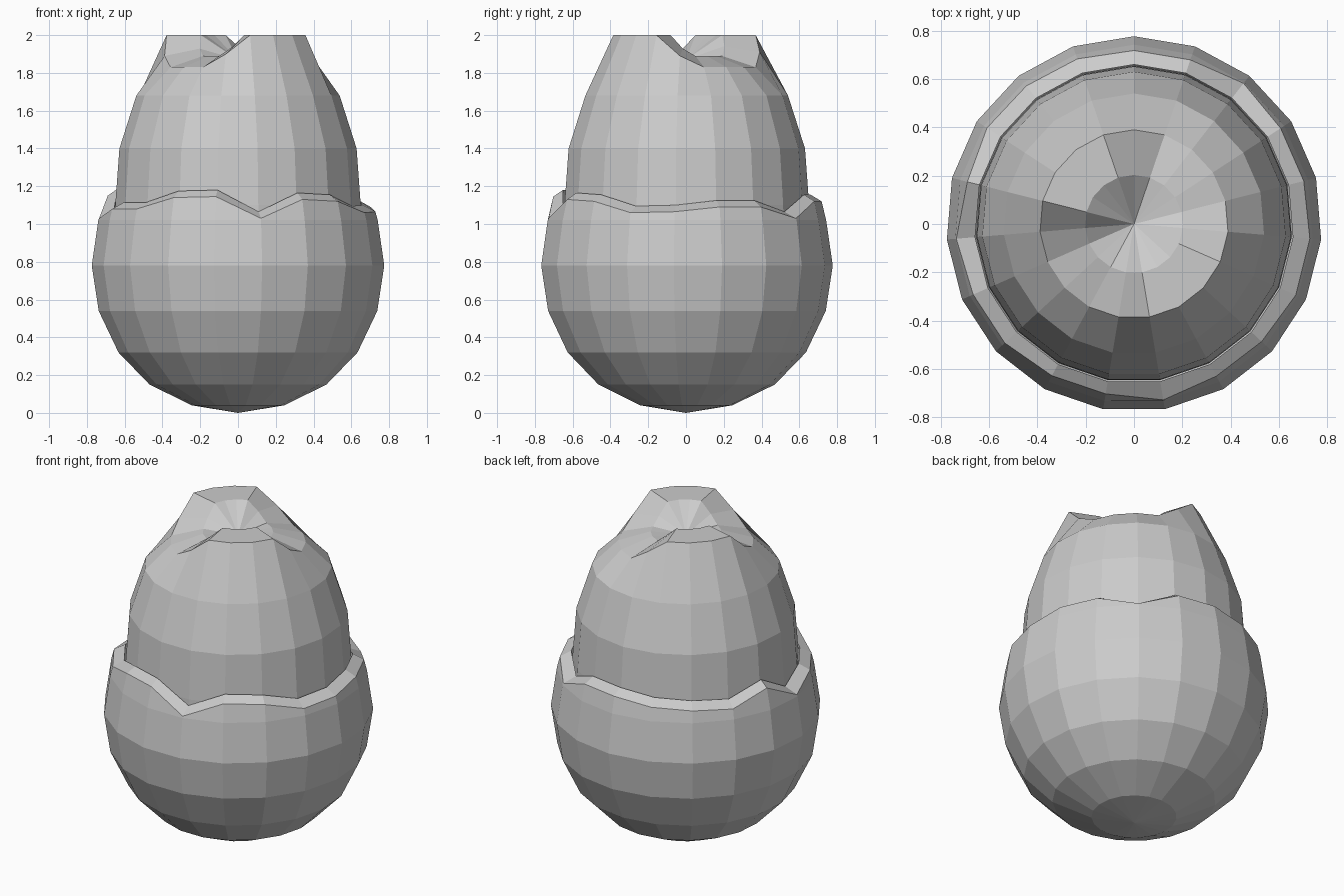
import bpy
import bmesh
from math import sin, cos, radians

if "Cube" in bpy.data.objects:
    bpy.data.objects.remove(bpy.data.objects["Cube"])

SIDES = 19


def material(name, rgb):
    m = bpy.data.materials.new(name)
    m.use_nodes = True
    m.diffuse_color = (*rgb, 1)
    m.node_tree.nodes["Principled BSDF"].inputs["Base Color"].default_value = (*rgb, 1)
    return m


grey = material("plain grey", (0.6, 0.6, 0.6))


def loft(name, rings, start=None, end=None):
    """Skin rings of (radius, height); either may be a list with one value per side."""
    bm = bmesh.new()
    loops = []
    for radius, height in rings:
        loop = []
        for i in range(SIDES):
            a = radians(90 + 360 * i / SIDES)
            r = radius[i] if isinstance(radius, list) else radius
            z = height[i] if isinstance(height, list) else height
            loop.append(bm.verts.new((r * cos(a), r * sin(a), z)))
        loops.append(loop)
    for low, high in zip(loops, loops[1:]):
        for i in range(SIDES):
            j = (i + 1) % SIDES
            bm.faces.new((low[i], low[j], high[j], high[i]))
    # Close the poles with triangle fans
    for z, loop, flip in ((start, loops[0], True), (end, loops[-1], False)):
        if z is not None:
            pole = bm.verts.new((0, 0, z))
            for i in range(SIDES):
                tri = (loop[i], loop[(i + 1) % SIDES], pole)
                bm.faces.new(tri[::-1] if flip else tri)
    mesh = bpy.data.meshes.new(name)
    bm.to_mesh(mesh)
    bm.free()
    mesh.materials.append(grey)
    obj = bpy.data.objects.new(name, mesh)
    bpy.context.collection.objects.link(obj)
    return obj


# Lower shell with a jagged rim, side by side from the back, going round by the right
jag = [1.12, 1.10, 1.09, 1.08, 1.15, 1.03, 1.08, 1.08, 1.14, 1.145,
       1.03, 1.13, 1.12, 1.06, 1.065, 1.09, 1.09, 1.03, 1.12]
rim_radius = [0.74 - 0.22 * (z - 1.02) for z in jag]
lip = [z + 0.035 for z in jag]
loft("lower_shell",
     [(0.245, 0.04), (0.47, 0.15), (0.635, 0.32), (0.74, 0.54), (0.777, 0.78),
      (0.742, 1.02), (rim_radius, jag), (0.66, lip), (0.66, 0.95)], start=0)

# Inner egg: two raised flat shelves and two dips around a hollow top
dip = [0.09, 0, 0, 0, 0, 0.11, 0.17, 0.17, 0.17, 0.1,
       0, 0, 0, 0, 0.11, 0.17, 0.17, 0.17, 0.17]
crown = [2 - d for d in dip]
hollow = [2 - 0.65 * d for d in dip]
loft("inner_egg",
     [(0.655, 0.95), (0.652, 1.1), (0.63, 1.4), (0.54, 1.68), (0.39, crown), (0.203, hollow)],
     end=1.87)
